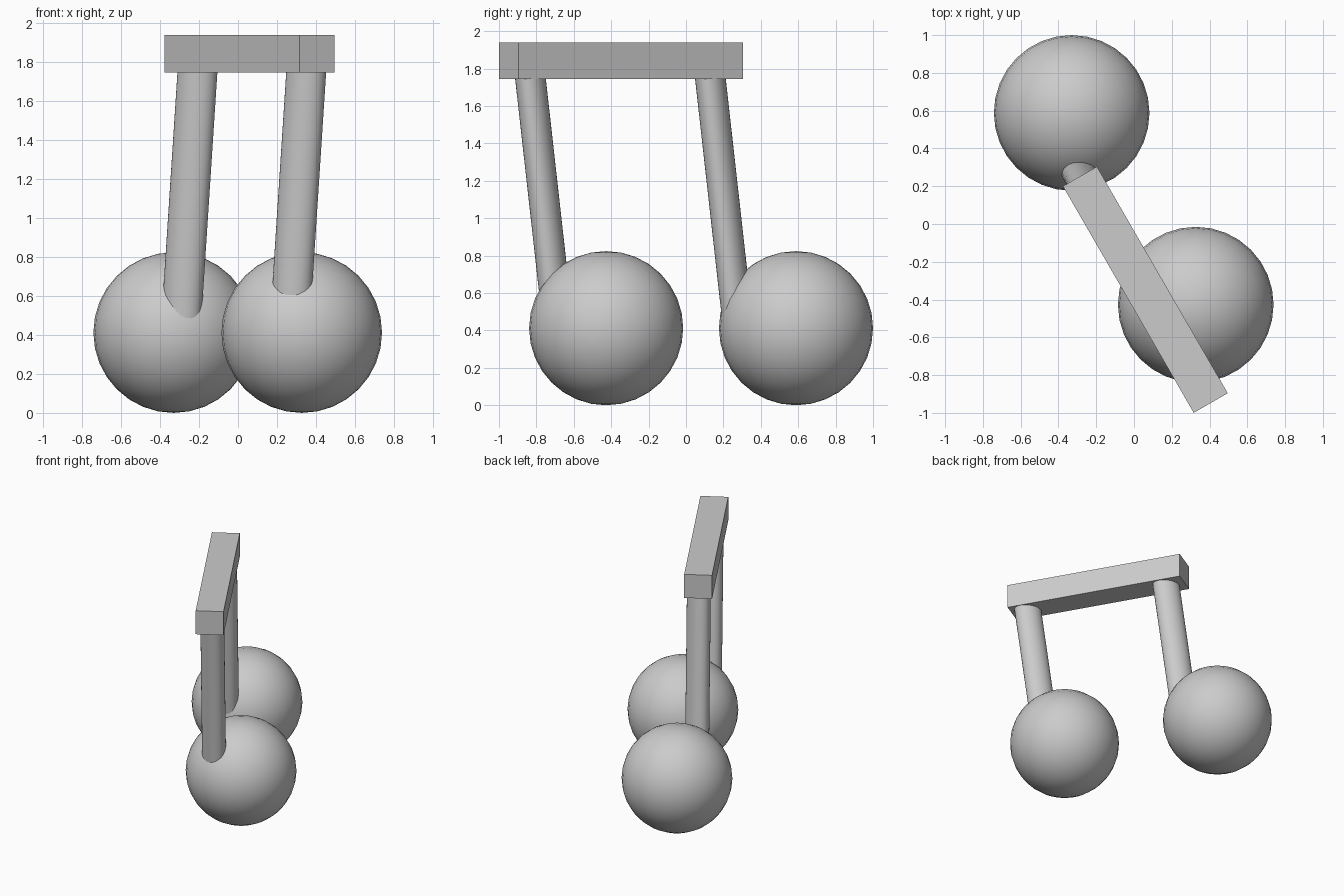
import bpy
import bmesh
import math
from mathutils import Matrix, Vector

cube = bpy.data.objects.get("Cube")
if cube:
    bpy.data.objects.remove(cube, do_unlink=True)

# One plain grey for everything
GREY = (0.6, 0.6, 0.6, 1.0)
grey = bpy.data.materials.new("plain_grey")
grey.use_nodes = True
grey.diffuse_color = GREY
grey.node_tree.nodes["Principled BSDF"].inputs["Base Color"].default_value = GREY


def add_part(name, bm, smooth_angle=None):
    """Turn a bmesh into a named, coloured object."""
    bmesh.ops.recalc_face_normals(bm, faces=bm.faces)
    mesh = bpy.data.meshes.new(name)
    bm.to_mesh(mesh)
    bm.free()
    mesh.materials.append(grey)
    obj = bpy.data.objects.new(name, mesh)
    bpy.context.collection.objects.link(obj)
    if smooth_angle:
        bpy.ops.object.select_all(action='DESELECT')
        obj.select_set(True)
        bpy.context.view_layer.objects.active = obj
        bpy.ops.object.shade_smooth_by_angle(angle=math.radians(smooth_angle))
    return obj


def add_note_head(name, centre):
    bm = bmesh.new()
    bmesh.ops.create_uvsphere(bm, u_segments=32, v_segments=16, radius=0.412,
                              matrix=Matrix.Translation(centre))
    add_part(name, bm, 30)


def add_stem(name, top, lean, bottom_z):
    """Leaning oval rod whose ends stay level."""
    height = top.z - bottom_z
    bm = bmesh.new()
    bmesh.ops.create_cone(bm, cap_ends=True, segments=32,
                          radius1=1, radius2=1, depth=1)
    oval = Matrix.Rotation(math.radians(-19), 4, 'Z') @ Matrix.Diagonal((0.105, 0.079, height, 1))
    bmesh.ops.transform(bm, matrix=oval, verts=bm.verts)
    for v in bm.verts:
        drop = height / 2 - v.co.z
        v.co = top + Vector((v.co.x + lean.x * drop, v.co.y + lean.y * drop, -drop))
    add_part(name, bm, 40)


# Round heads
add_note_head("front_ball", Vector((0.327, -0.427, 0.412)))
add_note_head("back_ball", Vector((-0.33, 0.588, 0.412)))

# Leaning stems, sunk into the heads and the beam
lean = Vector((-0.065, 0.112))
add_stem("front_stem", Vector((0.35, -0.832, 1.75)), lean, 0.42)
add_stem("back_stem", Vector((-0.208, 0.13, 1.75)), lean, 0.42)

# Flat-faced beam across the stem tops
bm = bmesh.new()
bmesh.ops.create_cube(bm, size=1)
place = (Matrix.Translation((0.06, -0.348, 1.842))
         @ Matrix.Rotation(math.radians(-60), 4, 'Z')
         @ Matrix.Diagonal((1.385, 0.208, 0.193, 1)))
bmesh.ops.transform(bm, matrix=place, verts=bm.verts)
add_part("top_beam", bm)
